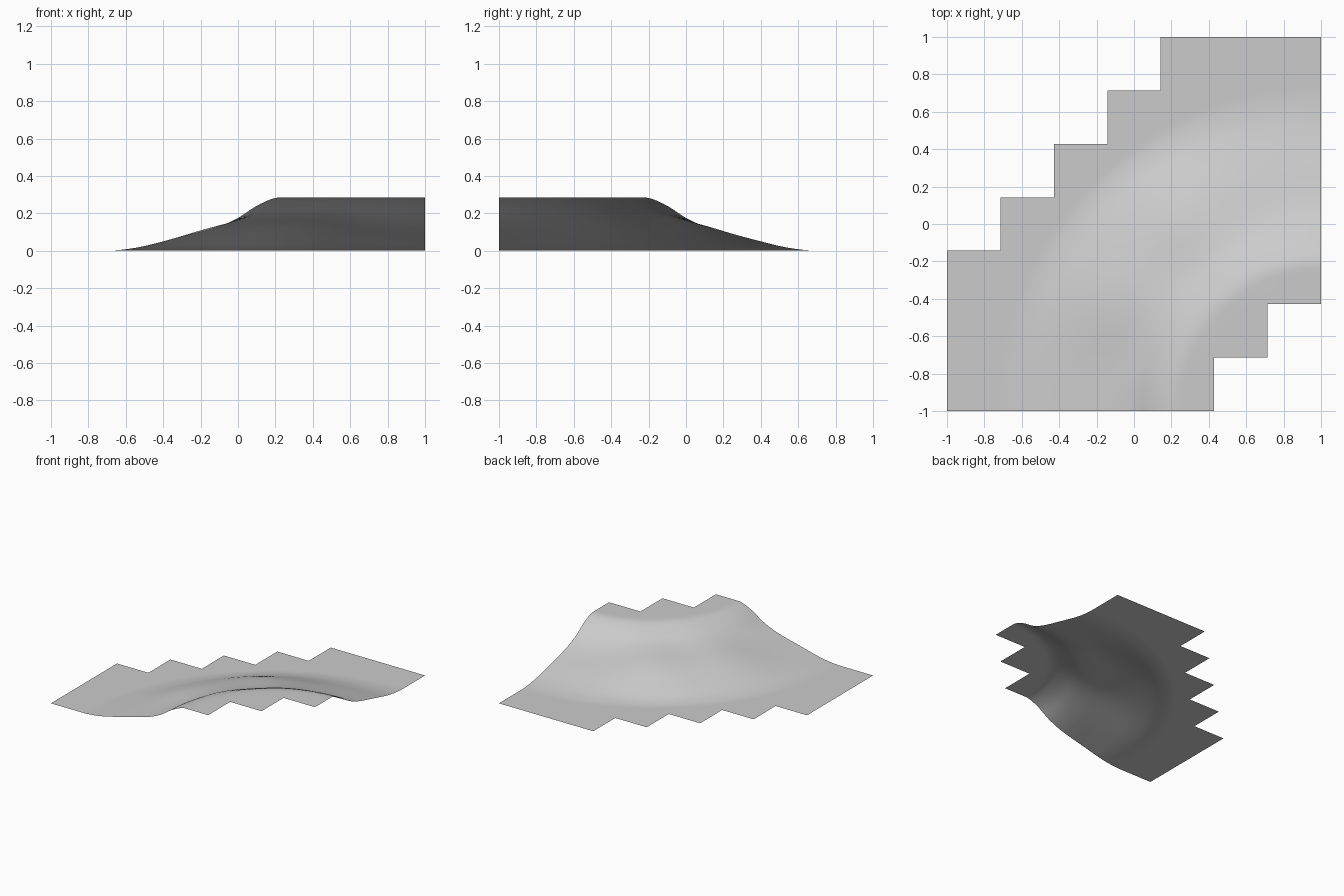
import bpy, bmesh, math

cube = bpy.data.objects.get("Cube")
if cube:
    bpy.data.objects.remove(cube)

TILES, SUB = 7, 12
STEP = 2 / (TILES * SUB)

# Hill slope outward from the plateau: along the cut edges, and across the middle
EDGE = [.285, .282, .24, .175, .13, .10, .075, .05, .025, .008, 0]
MIDDLE = [.285, .28, .245, .205, .18, .16, .135, .10, .06, .02, 0]


def profile(values, r):
    """Smooth curve through values spaced 0.1 apart from radius 0.7."""
    t = min(max((r - 0.7) / 0.1, 0), len(values) - 1.001)
    i = int(t)
    f = t - i
    a, b, c, d = (values[min(max(k, 0), len(values) - 1)] for k in range(i - 1, i + 3))
    z = b + f * (c - a) / 2 + f * f * (a - 2.5 * b + 2 * c - d / 2) + f ** 3 * (d - a + 3 * (b - c)) / 2
    return min(max(z, 0), values[0])


def height(x, y):
    dx, dy = 1 - x, y + 1
    r, angle = math.hypot(dx, dy), math.atan2(dy, dx)
    blend = math.sin(2 * angle) ** 2
    z = profile(EDGE, r) * (1 - blend) + profile(MIDDLE, r) * blend
    # Shallow gullies down the slope
    slope = max(0, math.sin(math.pi * (r - 0.8) / 0.85)) if 0.8 < r < 1.65 else 0
    return max(0, z + 0.007 * slope * blend * math.sin(10 * angle + 3 * r))


# Stepped sheet of ground tiles
bm = bmesh.new()
verts = {}


def vert(i, j):
    if (i, j) not in verts:
        x, y = i * STEP - 1, j * STEP - 1
        verts[i, j] = bm.verts.new((x, y, height(x, y)))
    return verts[i, j]


for i in range(TILES * SUB):
    for j in range(TILES * SUB):
        if -2 <= i // SUB - j // SUB <= 4:
            face = bm.faces.new([vert(i, j), vert(i + 1, j), vert(i + 1, j + 1), vert(i, j + 1)])
            face.smooth = True

mesh = bpy.data.meshes.new("hillside")
bm.to_mesh(mesh)
bm.free()
hill = bpy.data.objects.new("hillside", mesh)
bpy.context.collection.objects.link(hill)

# Plain grey ground
mat = bpy.data.materials.new("light_grey")
mat.use_nodes = True
grey = (0.6, 0.6, 0.6, 1)
mat.diffuse_color = grey
mat.node_tree.nodes["Principled BSDF"].inputs["Base Color"].default_value = grey
mesh.materials.append(mat)
